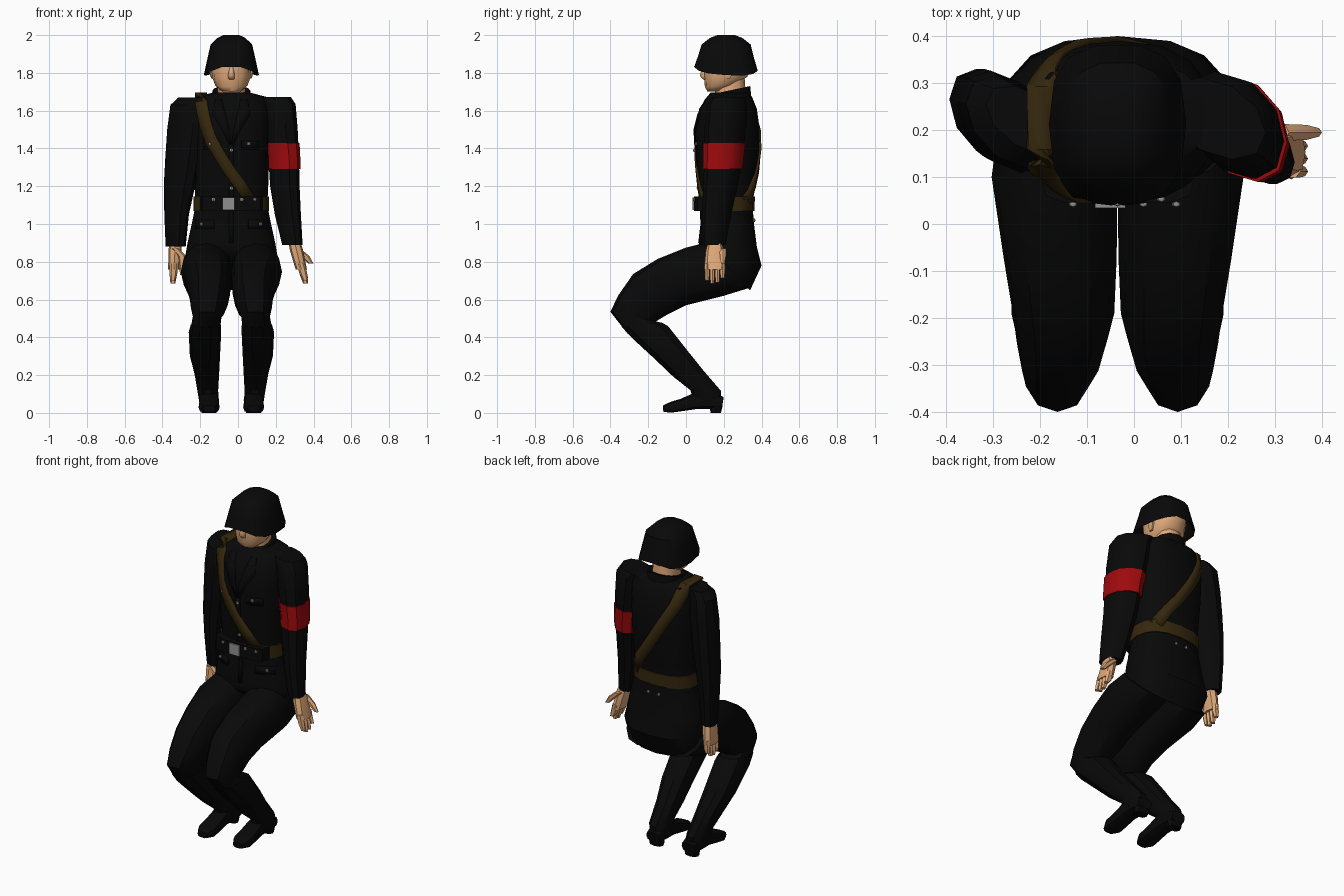
import bpy, bmesh, math
from mathutils import Vector
from mathutils.bvhtree import BVHTree

CX = -0.035  # body centre line


def material(name, rgb):
    m = bpy.data.materials.new(name)
    m.diffuse_color = (*rgb, 1)
    return m


BLACK = material("black cloth", (0.0025, 0.0025, 0.0025))
SKIN = material("skin", (0.73, 0.39, 0.19))
RED = material("red band", (0.34, 0.003, 0.004))
BROWN = material("brown leather", (0.036, 0.021, 0.004))
SILVER = material("silver metal", (0.28, 0.28, 0.28))


def finish(bm, name, mat, angle=35):
    bmesh.ops.recalc_face_normals(bm, faces=bm.faces)
    me = bpy.data.meshes.new(name)
    bm.to_mesh(me)
    bm.free()
    ob = bpy.data.objects.new(name, me)
    bpy.context.collection.objects.link(ob)
    me.materials.append(mat)
    bpy.ops.object.select_all(action='DESELECT')
    ob.select_set(True)
    bpy.context.view_layer.objects.active = ob
    bpy.ops.object.shade_smooth_by_angle(angle=math.radians(angle))
    return ob


def loft(name, rings, mat, n=12, e=2.3, sags=None, angle=35, yaw=0):
    """Skin through rings (x, half width, front y, front z, back y, back z)."""
    bm = bmesh.new()
    loops = []
    for k, (x, hx, yf, zf, yb, zb) in enumerate(rings):
        loop = []
        for i in range(n):
            a = 2 * math.pi * i / n
            c = math.copysign(abs(math.cos(a)) ** (2 / e), math.cos(a))
            s = math.copysign(abs(math.sin(a)) ** (2 / e), math.sin(a))
            z = (zf + zb) / 2 + s * (zb - zf) / 2 - (sags[k] * abs(c) if sags else 0)
            y = (yf + yb) / 2 + s * (yb - yf) / 2 * (1 - yaw / 6) - yaw * c * hx
            loop.append(bm.verts.new((x + c * hx, y, z)))
        loops.append(loop)
    for a, b in zip(loops, loops[1:]):
        for i in range(n):
            j = (i + 1) % n
            bm.faces.new((a[i], a[j], b[j], b[i]))
    bm.faces.new(loops[0])
    bm.faces.new(loops[-1])
    return finish(bm, name, mat, angle)


def flat(rings):
    """Level rings from (z, x, half width, front y, back y)."""
    return [(x, hx, yf, z, yb, z) for z, x, hx, yf, yb in rings]


def box(name, mat, x0, x1, y0, y1, z0, z1):
    bm = bmesh.new()
    bmesh.ops.create_cube(bm, size=1)
    for v in bm.verts:
        v.co = ((x0 + x1) / 2 + v.co.x * (x1 - x0), (y0 + y1) / 2 + v.co.y * (y1 - y0),
                (z0 + z1) / 2 + v.co.z * (z1 - z0))
    return finish(bm, name, mat)


# jacket with skirt dropping towards the back
jacket = loft("jacket", flat([
    (1.695, CX, .10, .13, .33), (1.672, CX, .19, .11, .35), (1.61, CX, .205, .07, .375),
    (1.5, CX, .205, .045, .39), (1.35, CX, .20, .055, .385), (1.2, CX, .195, .07, .365),
    (1.1, CX, .19, .08, .352), (1.0, CX, .21, .08, .36)]) + [
    (CX, .232, .07, .92, .375, .88), (CX, .245, .065, .87, .40, .78),
    (CX, .225, .08, .84, .34, .65)], BLACK, 16, 2.45)
loft("collar", [(CX, .105, .11, 1.655, .345, 1.68), (CX, .10, .125, 1.685, .34, 1.73),
                (CX, .08, .145, 1.68, .325, 1.725)], BLACK)

# sleeves
left_arm = loft("left_sleeve", flat([
    (1.67, -.225, .09, .15, .29), (1.63, -.26, .098, .12, .315), (1.5, -.272, .103, .11, .325),
    (1.35, -.29, .095, .12, .33), (1.2, -.31, .083, .135, .33), (1.05, -.325, .065, .16, .325),
    (.88, -.33, .053, .19, .31)]), BLACK, 10, 2.05, yaw=.4)
loft("right_sleeve", flat([
    (1.672, .175, .105, .14, .31), (1.635, .205, .10, .11, .325), (1.5, .222, .094, .095, .32),
    (1.35, .242, .081, .095, .30), (1.2, .248, .078, .09, .275), (1.05, .264, .069, .085, .24),
    (.89, .288, .054, .085, .21)]), BLACK, 10, 2.1, yaw=.3)
loft("armband", flat([(1.43, .2322, .0935, .088, .316), (1.35, .242, .088, .088, .307),
                      (1.29, .2444, .087, .087, .2995)]), RED, 10, 2.1, yaw=.3)

# hands: palm, four fingers and thumb
for side, wx, lean, thumb, dy in (("left", -.33, -.012, -.285, .095),
                                  ("right", .295, .05, .395, 0)):
    loft(side + "_palm", flat([
        (.92, wx, .03, .12 + dy, .185 + dy), (.86, wx + lean * .3, .035, .105 + dy, .20 + dy),
        (.76, wx + lean * .8, .03, .095 + dy, .21 + dy)]), SKIN, 8)
    for i, tip in enumerate((.70, .685, .69, .715)):
        y = .112 + i * .027 + dy
        loft(f"{side}_finger", flat([
            (.79, wx + lean * .75, .022, y - .015, y + .015),
            (.74, wx + lean * 1.0, .021, y - .014, y + .014),
            (tip, wx + lean * 1.25, .013, y - .011, y + .011)]), SKIN, 6)
    ty = .12 + dy if side == "left" else .195
    mid = (wx + thumb) / 2 + .01
    loft(side + "_thumb", flat([
        (.87, wx + lean * .3, .02, ty - .02, ty + .02), (.83, mid, .023, ty - .018, ty + .018),
        (.79 if side == "right" else .73, thumb - .008, .013, ty - .01, ty + .01)]), SKIN, 6)

# head, neck, nose, ears
loft("neck", flat([(1.64, CX, .075, .15, .32), (1.78, CX, .072, .16, .31)]), SKIN)
loft("head", [(CX, .05, .115, 1.70, .20, 1.705), (CX, .085, .10, 1.725, .27, 1.74),
              (CX, .103, .095, 1.78, .325, 1.78), (CX, .106, .09, 1.84, .345, 1.84),
              (CX, .098, .10, 1.88, .34, 1.88)], SKIN, angle=60)
loft("nose", flat([(1.84, CX, .010, .088, .12), (1.785, CX, .018, .070, .12),
                   (1.765, CX, .016, .09, .12)]), SKIN, 6, angle=80)
for s in (-1, 1):
    loft("ear", flat([(1.83, CX + s * .104, .010, .21, .25), (1.80, CX + s * .106, .010, .21, .25),
                      (1.77, CX + s * .1, .007, .21, .235)]), SKIN, 6)

# helmet with flared rim and hollow underside
loft("helmet", [(CX, .112, .085, 1.89, .35, 1.89), (CX, .132, .055, 1.86, .37, 1.835),
                (CX, .146, .04, 1.848, .383, 1.828), (CX, .126, .062, 1.895, .362, 1.885),
                (CX, .110, .08, 1.95, .345, 1.95), (CX, .074, .125, 1.985, .30, 1.985),
                (CX, .042, .165, 2.0, .26, 2.0)], BLACK, 14, 2.75,
     [0, .045, .05, .01, 0, 0, 0])

# trousers, boots and shoes, mirrored about the centre line
for side, s in (("left", -1), ("right", 1)):
    def leg(rings):
        return [(CX + s * r[0], *r[1:]) for r in rings]
    loft(side + "_trouser", leg([
        (.128, .125, .10, .90, .33, .66), (.134, .134, .0, .875, .20, .62),
        (.122, .120, -.15, .815, .0, .57), (.115, .108, -.28, .735, -.10, .52),
        (.122, .092, -.36, .62, -.15, .49), (.128, .076, -.40, .535, -.16, .485),
        (.138, .078, -.31, .42, -.12, .475)]), BLACK)
    loft(side + "_boot", leg([
        (.135, .08, -.345, .455, -.125, .48), (.14, .086, -.29, .395, -.09, .46),
        (.14, .08, -.17, .285, .02, .32), (.13, .065, -.07, .19, .10, .22),
        (.125, .055, .02, .12, .19, .115), (.118, .052, .04, .05, .19, .06)]), BLACK, 10)
    loft(side + "_shoe", leg([
        (.118, .045, .20, .085, .19, .025), (.118, .053, .13, .115, .13, .02),
        (.118, .05, .05, .11, .05, .018), (.118, .054, -.03, .075, -.02, .008),
        (.118, .056, -.08, .06, -.08, .0), (.118, .032, -.122, .04, -.12, .005)]),
        BLACK, 10, 3)
    loft(side + "_heel", leg([(.118, .04, .13, .0, .185, .0), (.118, .044, .125, .04, .195, .04)]),
         BLACK, 8, 3)

# belt, dark front section and buckle
loft("belt", flat([(1.07, CX, .20, .07, .362), (1.145, CX, .20, .07, .365)]), BROWN, 16, 2.5)
loft("belt_front", flat([(1.07, CX, .165, .042, .17), (1.145, CX, .165, .042, .17)]), BLACK, 12, 4)
box("buckle", SILVER, -.083, -.018, .034, .05, 1.075, 1.14)

# surface lookup for strap, flaps and buttons
bm = bmesh.new()
for ob in (jacket, left_arm):
    bm.from_mesh(ob.data)
bmesh.ops.triangulate(bm, faces=bm.faces)
BODY = BVHTree.FromBMesh(bm)
bm.free()


def on_body(x, z, front=True, lift=.006):
    d = 1 if front else -1
    hit = BODY.ray_cast(Vector((x, -d, z)), Vector((0, d, 0)))[0]
    y = hit.y if hit else (.13 if front else .30)
    return Vector((x, y - d * lift, z))


def sheet(name, rows, mat, thick):
    bm = bmesh.new()
    vs = [[bm.verts.new(p) for p in row] for row in rows]
    for a, b in zip(vs, vs[1:]):
        for i in range(len(a) - 1):
            bm.faces.new((a[i], a[i + 1], b[i + 1], b[i]))
    ob = finish(bm, name, mat)
    mod = ob.modifiers.new("thickness", 'SOLIDIFY')
    mod.thickness, mod.offset = thick, 0
    return ob


def strap_rows(path, front):
    rows = []
    for i, p in enumerate(path):
        a, b = Vector(path[max(i - 1, 0)]), Vector(path[min(i + 1, len(path) - 1)])
        d = (b - a).normalized()
        w = Vector((-d.y, d.x)) * .031
        rows.append([on_body(p[0] + w.x * t, p[1] + w.y * t, front, .007) for t in (1, 0, -1)])
    return rows


# shoulder strap: up the front, over the shoulder, down the back
front = strap_rows([(.06, 1.13), (.01, 1.21), (-.05, 1.29), (-.10, 1.37), (-.145, 1.45),
                    (-.172, 1.53), (-.187, 1.60), (-.195, 1.65)], True)
back = strap_rows([(-.195, 1.65), (-.175, 1.58), (-.12, 1.48), (-.06, 1.38), (.0, 1.29),
                   (.06, 1.21), (.11, 1.12)], False)
over = [[Vector((x, y, 1.69)) for x in (-.165, -.196, -.227)] for y in (.16, .29)]
sheet("shoulder_strap", front + over + back, BROWN, .012)

# lapels, front seam and pocket flaps
for s in (-1, 1):
    sheet("lapel", [[on_body(CX + s * a, z, True, .004), on_body(CX + s * b, z, True, .004)]
                    for a, b, z in ((.05, .085, 1.66), (.03, .10, 1.58), (.012, .05, 1.50),
                                    (.0, .012, 1.42))], BLACK, .006)
    for name, x0, x1, z in (("chest_flap", .055, .145, 1.44), ("hip_flap", .09, .19, 1.02)):
        sheet(name, [[on_body(CX + s * (x0 + (x1 - x0) * t), z - dz, True, .003)
                      for t in (0, .5, 1)] for dz in (0, .045)], BLACK, .006)
sheet("front_seam", [[on_body(x, z, True, .002) for x in (CX - .012, CX + .012)]
                     for z in (1.42, 1.35, 1.2, 1.0, .9)], BLACK, .005)


def button(p):
    bm = bmesh.new()
    bmesh.ops.create_uvsphere(bm, u_segments=6, v_segments=4, radius=.010)
    for v in bm.verts:
        v.co = Vector((v.co.x, v.co.y * .7, v.co.z)) + p
    finish(bm, "button", SILVER)


for x, z in ((CX, 1.39), (CX, 1.19), (.058, 1.425), (-.145, 1.425), (-.195, 1.0), (.12, 1.0)):
    button(on_body(x, z, True, .008))
for x in (-.07, .0):
    button(on_body(x, 1.02, False))
for x in (-.13, .02, .09):
    button(Vector((x, .042, 1.13)))
